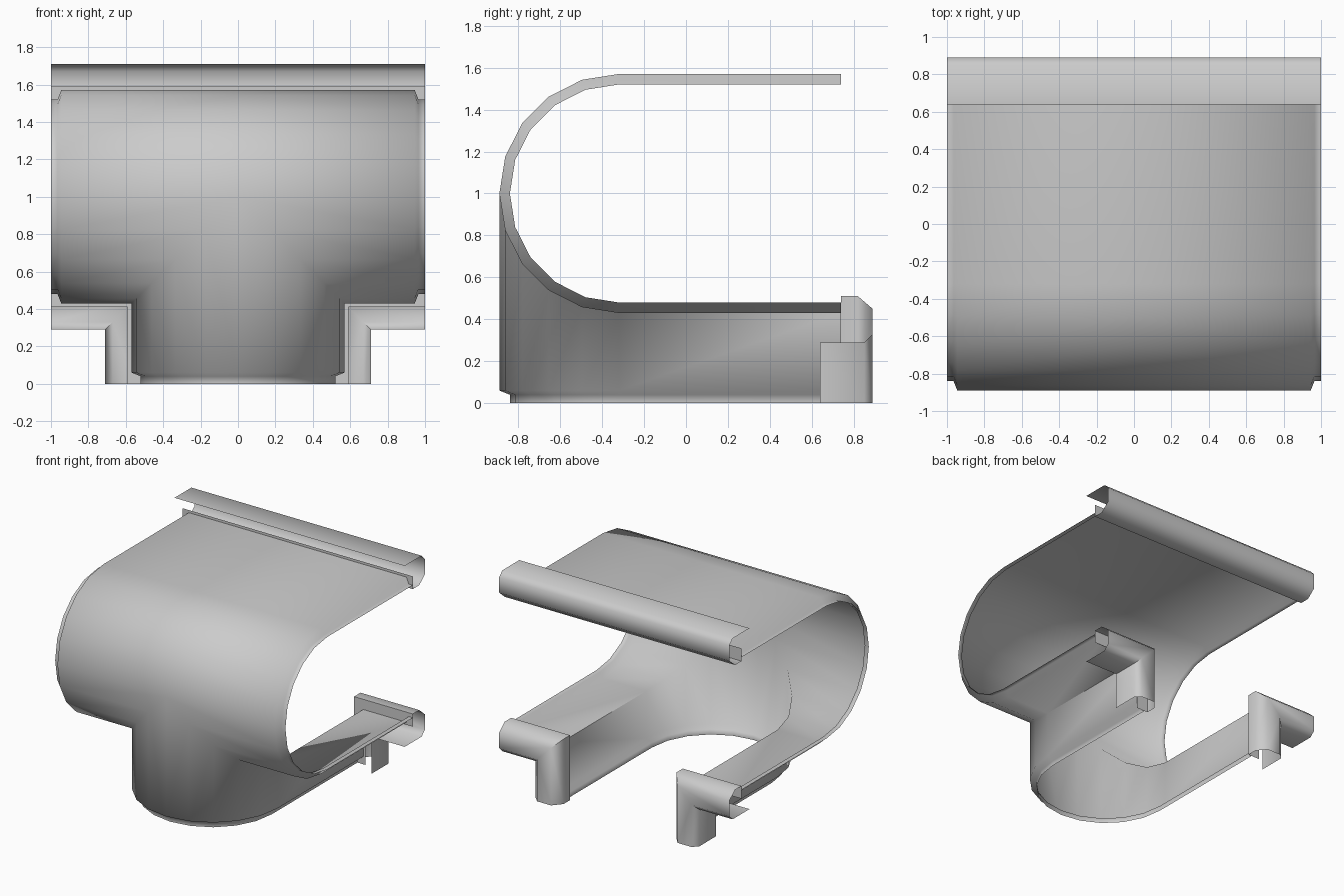
import bpy
import bmesh
from math import sin, cos, radians

if "Cube" in bpy.data.objects:
    bpy.data.objects.remove(bpy.data.objects["Cube"], do_unlink=True)

RADIUS, INSET, AXIS_Y, AXIS_Z, BACK_Y = 0.57, 0.05, -0.32, 1.0, 0.74

grey = bpy.data.materials.new("plain grey")
grey.use_nodes = True
grey.diffuse_color = (0.6, 0.6, 0.6, 1)
grey.node_tree.nodes["Principled BSDF"].inputs["Base Color"].default_value = (0.6, 0.6, 0.6, 1)


def add_object(name, bm, angle, mirror):
    bmesh.ops.remove_doubles(bm, verts=bm.verts, dist=0.0005)
    mesh = bpy.data.meshes.new(name)
    bm.to_mesh(mesh)
    bm.free()
    mesh.materials.append(grey)
    obj = bpy.data.objects.new(name, mesh)
    bpy.context.collection.objects.link(obj)
    bpy.ops.object.select_all(action='DESELECT')
    obj.select_set(True)
    bpy.context.view_layer.objects.active = obj
    bpy.ops.object.shade_smooth_by_angle(angle=radians(angle))
    if mirror:
        mod = obj.modifiers.new("Mirror", 'MIRROR')
        mod.merge_threshold = 0.0005
    return obj


def bridge(bm, rows, flip=False):
    """Skin a grid of points given as equally long rows."""
    grid = [[bm.verts.new(p) for p in row] for row in rows]
    for a, b in zip(grid, grid[1:]):
        for j in range(len(a) - 1):
            quad = [a[j], b[j], b[j + 1], a[j + 1]]
            bm.faces.new(quad[::-1] if flip else quad)


def u_profile(r):
    """Half circle with two straight arms running back, as (across, y)."""
    arc = [(r * sin(radians(a)), AXIS_Y - r * cos(radians(a))) for a in range(-90, 91, 18)]
    return [(-r, BACK_Y)] + arc + [(r, BACK_Y)]


# Tee-shaped shell: a sideways half pipe mitred with an upright one,
# with a stepped-in rim at each open end
outer, inner = u_profile(RADIUS), u_profile(RADIUS - INSET)
side_rows, leg_rows = [], []
for (t, y), (ti, yi) in zip(outer, inner):
    seam = max(-t, 0)
    side_rows.append([(1, yi, AXIS_Z + ti), (0.965, yi, AXIS_Z + ti),
                      (0.945, y, AXIS_Z + t), (seam, y, AXIS_Z + t)])
    if t < 0.001:
        leg_rows.append([(-ti, yi, 0), (-ti, yi, 0.04),
                         (-t, y, 0.06), (seam, y, AXIS_Z - seam)])
bm = bmesh.new()
bridge(bm, side_rows)
bridge(bm, leg_rows, flip=True)
add_object("tee_shell", bm, 89, True)

# Gutter-like edge trim, as (y, distance out from the shell)
TRIM = [(0.64, 0.14), (0.85, 0.14), (0.89, 0.10), (0.89, -0.02),
        (0.82, -0.08), (BACK_Y, -0.08), (BACK_Y, 0.02)]


def trim(name, path, mirror):
    """Sweep the trim along stations of (x, z, outward x, outward z)."""
    bm = bmesh.new()
    bridge(bm, [[(x + d * ox, y, z + d * oz) for y, d in TRIM] for x, z, ox, oz in path])
    add_object(name, bm, 50, mirror)


top, low = AXIS_Z + RADIUS, AXIS_Z - RADIUS
trim("top_trim", [(-1, top, 0, 1), (1, top, 0, 1)], False)
trim("corner_trims", [(1, low, 0, -1), (RADIUS, low, 1, -1), (RADIUS, 0, 1, 0)], True)
